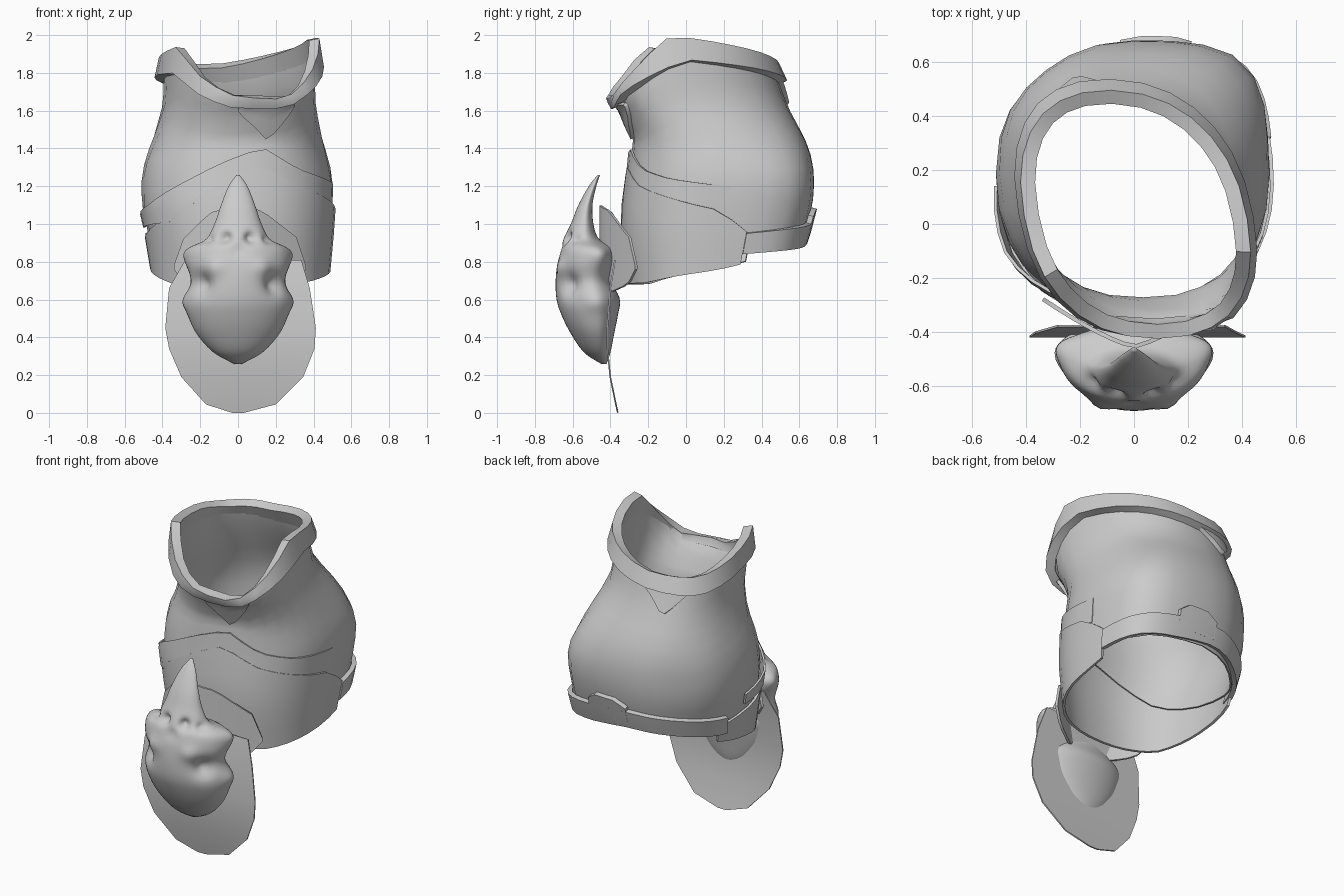
import bpy, bmesh, math
from math import sin, cos, radians, exp


def lerp(table, x):
    """Piecewise-linear lookup; rows are (key, value, value...)."""
    if x <= table[0][0]:
        return table[0][1:]
    for a, b in zip(table, table[1:]):
        if x <= b[0]:
            t = (x - a[0]) / (b[0] - a[0])
            return tuple(p + (q - p) * t for p, q in zip(a[1:], b[1:]))
    return table[-1][1:]


def finish(name, bm, thick=0, angle=40):
    bmesh.ops.remove_doubles(bm, verts=bm.verts, dist=0.0005)
    me = bpy.data.meshes.new(name)
    bm.to_mesh(me)
    bm.free()
    ob = bpy.data.objects.new(name, me)
    bpy.context.collection.objects.link(ob)
    bpy.ops.object.select_all(action='DESELECT')
    bpy.context.view_layer.objects.active = ob
    ob.select_set(True)
    if thick:
        m = ob.modifiers.new("thickness", 'SOLIDIFY')
        m.thickness, m.offset = thick, -1
        bpy.ops.object.modifier_apply(modifier=m.name)
    bpy.ops.object.shade_smooth_by_angle(angle=radians(angle))
    return ob


def grid(name, us, nv, func, thick=0, caps=False, angle=40):
    """Surface through func(u, v), u running counter-clockwise and v upward."""
    bm = bmesh.new()
    rows = [[bm.verts.new(func(u, j / nv)) for u in us] for j in range(nv + 1)]
    for lo, hi in zip(rows, rows[1:]):
        for i in range(len(us) - 1):
            bm.faces.new((lo[i], lo[i + 1], hi[i + 1], hi[i]))
    if caps:
        bm.faces.new(rows[0][:-1][::-1])
        bm.faces.new(rows[-1][:-1])
    return finish(name, bm, thick, angle)


def span(a, b, n):
    return [a + (b - a) * i / n for i in range(n + 1)]


# sleeve slices: z, front y, back y, left x, right x, skew
SLICES = [(0.68, -0.295, 0.54, 0.43, 0.46, 0), (0.95, -0.325, 0.63, 0.475, 0.485, 0),
          (1.10, -0.32, 0.67, 0.51, 0.495, 0), (1.25, -0.30, 0.68, 0.51, 0.50, 0),
          (1.35, -0.29, 0.665, 0.49, 0.475, 0.03), (1.45, -0.28, 0.63, 0.45, 0.445, 0.08),
          (1.60, -0.34, 0.55, 0.395, 0.405, 0.16), (1.66, -0.395, 0.525, 0.38, 0.395, 0.18),
          (1.75, -0.40, 0.49, 0.38, 0.395, 0.18), (2.00, -0.40, 0.43, 0.375, 0.39, 0.18)]


def sleeve(deg, z, off=0.0):
    f, b, l, r, k = lerp(SLICES, z)
    t = radians(deg)
    s, c = sin(t), cos(t)
    q = 2 / 2.3
    # fuller back right corner, slimmer back left one
    body = 1 - k / 0.18
    swell = 1 + body * (0.11 * exp(-((deg % 360 - 136) / 24) ** 2)
                        - 0.04 * exp(-((deg % 360 - 220) / 24) ** 2))
    dx = math.copysign(abs(s) ** q, s) * ((r if s > 0 else l) + off) * swell
    dy = -math.copysign(abs(c) ** q, c) * ((b - f) / 2 + off) * swell
    return (dx - k * dy, (f + b) / 2 + dy, z)


def plate(name, a, b, n, bottom, top, off, thick, nv=4, flare=0):
    """Sleeve-hugging patch; off is a number or a table over the angle."""
    def at(deg, v):
        lo, hi = lerp(bottom, deg)[0], lerp(top, deg)[0]
        o = lerp(off, deg)[0] if isinstance(off, list) else off
        return sleeve(deg, lo + (hi - lo) * v, o + flare * (1 - v))
    return grid(name, span(a, b, n), nv, at, thick)


def shifted(table, d):
    return [(k, z + d) for k, z in table]


RIM = [(-180, 1.85), (-135, 1.84), (-90, 1.90), (-62, 1.94), (-35, 1.76), (-10, 1.67),
       (20, 1.66), (45, 1.78), (80, 2.0), (135, 1.92), (180, 1.85)]
RIM_LOW = [(-180, 1.76), (-135, 1.74), (-90, 1.79), (-62, 1.80), (-35, 1.67), (-10, 1.61),
           (20, 1.61), (45, 1.71), (88, 1.87), (135, 1.82), (180, 1.76)]
HEM = [(-180, 0.90), (-135, 0.85), (-90, 0.76), (-45, 0.68), (0, 0.68), (45, 0.69),
       (90, 0.75), (135, 0.85), (180, 0.90)]
SLEEVE_HEM = [(-180, 0.90), (-125, 0.86), (-95, 0.90), (-42, 0.98), (9, 1.20),
              (60, 1.05), (95, 0.95), (125, 0.86), (180, 0.90)]

# main sleeve and chamfered top rim
plate("sleeve", -180, 180, 28, SLEEVE_HEM, shifted(RIM, -0.02), 0, 0.01, 12)
plate("top_rim", -180, 180, 28, RIM_LOW, RIM, 0.028, 0.055, 2, flare=0.02)

# pointed tabs hanging from the rim, front and back
plate("front_point", -8, 30, 8, [(-8, 1.60), (12, 1.44), (30, 1.62)],
      [(-8, 1.63), (30, 1.63)], 0.02, 0.02)
plate("back_point", -182, -142, 8, [(-182, 1.76), (-164, 1.62), (-142, 1.76)],
      [(-182, 1.79), (-142, 1.79)], 0.025, 0.025)

# overlapping chevron plates on the lower front
plate("upper_chevron", -88, 94, 20,
      [(-88, 0.98), (-42, 1.01), (-25, 1.10), (9, 1.28), (35, 1.17), (94, 1.05)],
      [(-88, 1.05), (-60, 1.10), (-25, 1.24), (9, 1.41), (35, 1.29), (60, 1.24), (94, 1.20)],
      [(-88, 0.02), (-60, 0.03), (-35, 0.02), (60, 0.018), (94, 0.002)], 0.012)
plate("lower_chevron", -110, 106, 24, HEM,
      [(-110, 0.90), (-75, 0.95), (-42, 1.04), (-25, 1.12), (9, 1.31), (35, 1.20),
       (88, 1.08), (106, 0.96)], 0.022, 0.015)

# strap round the back hem, with its raised tab
plate("back_strap", 106, 258, 20, [(106, 0.84), (160, 0.88), (185, 0.91), (258, 0.84)],
      [(106, 0.95), (160, 1.0), (185, 1.02), (258, 0.95)], 0.028, 0.028, 2)
plate("strap_tab", 160, 184, 4, [(160, 0.93), (184, 0.94)],
      [(160, 1.04), (166, 1.08), (178, 1.08), (184, 1.04)], 0.028, 0.028, 2)

# curved shield behind the skull
S_TOP = [(-0.34, 0.78), (-0.32, 0.89), (-0.15, 1.06), (0, 1.10), (0.13, 1.07),
         (0.31, 0.93), (0.36, 0.78)]
S_LOW = [(-0.34, 0.76), (-0.28, 0.68), (-0.15, 0.64), (0.15, 0.64), (0.30, 0.68), (0.36, 0.76)]


def shield(x, v):
    lo, hi = lerp(S_LOW, x)[0], lerp(S_TOP, x)[0]
    return (x, -0.46 + 0.19 * (abs(x) / 0.36) ** 1.3, lo + (hi - lo) * v)


grid("knee_shield", span(-0.34, 0.36, 14), 5, shield, 0.015)

# thin bowed flap hanging below the skull: z, left x, right x, y
FLAP = [(0.0, -0.03, 0.03, -0.365), (0.045, -0.17, 0.20, -0.375), (0.19, -0.30, 0.345, -0.405),
        (0.34, -0.365, 0.405, -0.42), (0.45, -0.385, 0.412, -0.42), (0.66, -0.365, 0.38, -0.405),
        (0.81, -0.28, 0.335, -0.38)]


def flap(u, v):
    i = round(v * 6)
    z, l, r, y = FLAP[i]
    return (l + (r - l) * u, y, z)


grid("hanging_flap", span(0, 1, 4), 6, flap, 0.008)

# beaked skull, upside down: z, front y, back y, half width
SKULL = [(0.26, -0.45, -0.42, 0.02), (0.32, -0.54, -0.40, 0.13), (0.42, -0.61, -0.38, 0.22),
         (0.52, -0.66, -0.36, 0.265), (0.60, -0.685, -0.35, 0.275), (0.70, -0.69, -0.39, 0.25),
         (0.80, -0.68, -0.37, 0.275), (0.87, -0.665, -0.385, 0.26), (0.92, -0.65, -0.46, 0.17),
         (1.0, -0.61, -0.49, 0.125), (1.1, -0.57, -0.495, 0.09), (1.2, -0.515, -0.475, 0.05),
         (1.26, -0.468, -0.455, 0.008)]
# sculpted dents and bumps: x, y, z, radius, push (mirrored across x)
SCULPT = [(0.07, -0.63, 0.92, 0.032, -0.05), (0.19, -0.61, 0.68, 0.055, -0.05),
          (0.27, -0.45, 0.84, 0.05, 0.02), (0.12, -0.66, 0.77, 0.045, 0.02),
          (0.26, -0.48, 0.59, 0.05, 0.02), (0, -0.68, 0.86, 0.04, -0.015),
          (0.15, -0.58, 0.90, 0.03, -0.03)]


def smooth_row(rows, v):
    x = v * (len(rows) - 1)
    i = min(int(x), len(rows) - 2)
    t = x - i
    p = [rows[max(0, min(len(rows) - 1, i + d))] for d in (-1, 0, 1, 2)]
    return [0.5 * (2 * b + (c - a) * t + (2 * a - 5 * b + 4 * c - d) * t * t
                   + (3 * b - a - 3 * c + d) * t ** 3) for a, b, c, d in zip(*p)]


def skull(deg, v):
    z, f, b, w = smooth_row(SKULL, v)
    s, c = sin(radians(deg)), cos(radians(deg))
    yc = b + (f - b) * 0.38
    x = w * s
    y = yc + (f - yc) * c if c > 0 else yc - (b - yc) * c
    push = sum(amt * exp(-((abs(x) - sx) ** 2 + (y - sy) ** 2 + (z - sz) ** 2) / (r * r))
               for sx, sy, sz, r, amt in SCULPT)
    return (x + push * s, y - push * c, z)


grid("skull", span(-180, 180, 56), 64, skull, caps=True, angle=60)
